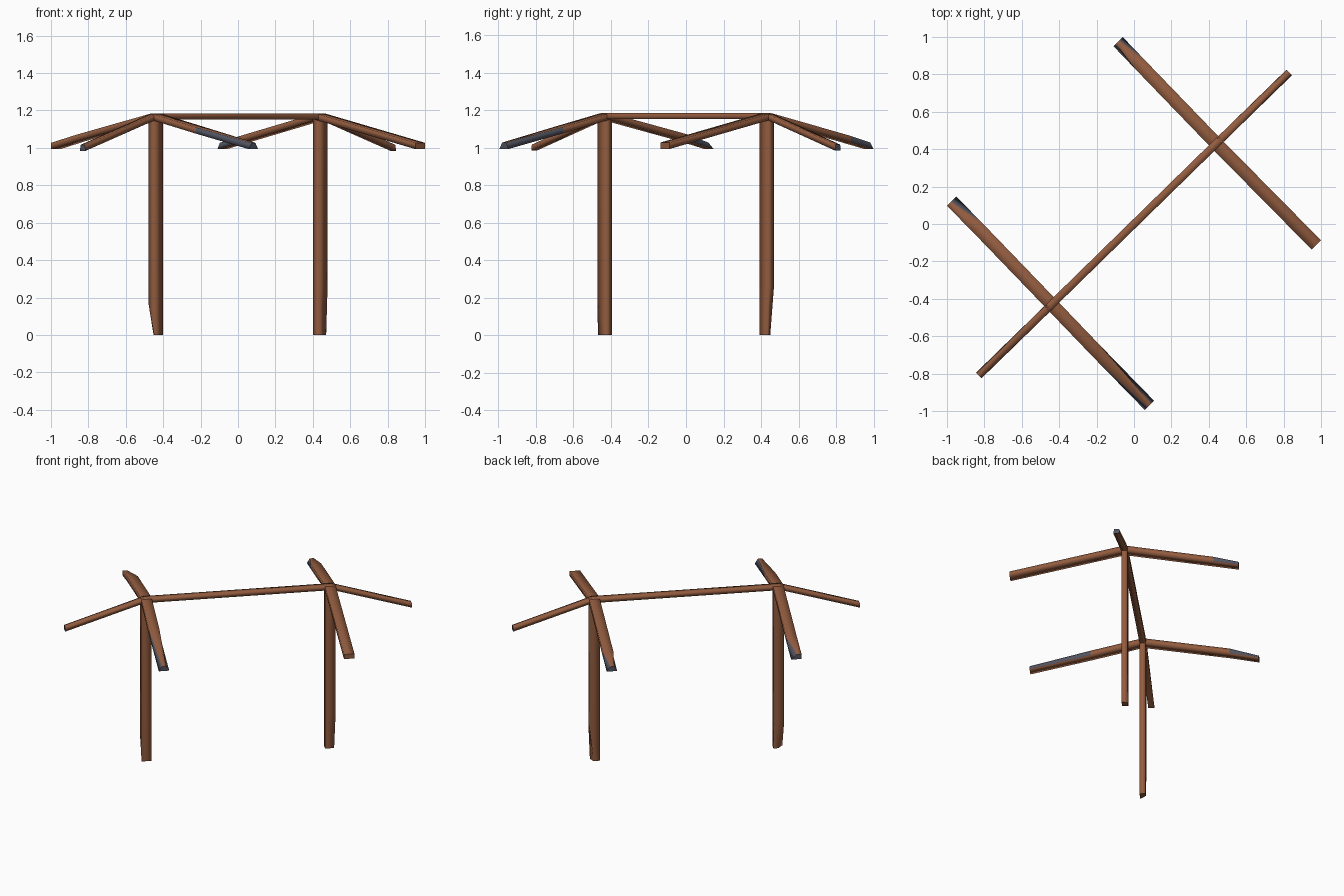
import bpy, bmesh
from mathutils import Vector

if "Cube" in bpy.data.objects:
    bpy.data.objects.remove(bpy.data.objects["Cube"])


def material(name, rgb):
    m = bpy.data.materials.new(name)
    m.diffuse_color = (*rgb, 1)
    m.use_nodes = True
    m.node_tree.nodes["Principled BSDF"].inputs["Base Color"].default_value = m.diffuse_color
    return m


BROWN = material("brown wood", (0.29, 0.107, 0.05))
SLATE = material("slate worn tip", (0.085, 0.09, 0.12))

A = Vector((1, 1, 0)).normalized()    # along the ridge
B = Vector((1, -1, 0)).normalized()   # along the rafters
UP = Vector((0, 0, 1))


def loft(name, rings, slate):
    """Skin four-cornered rings; slate holds (segment, side) pairs, caps are 'start' / 'end'.
    Sides: 0 bottom, 1 positive side, 2 top, 3 negative side."""
    bm = bmesh.new()
    vs = [[bm.verts.new(p) for p in r] for r in rings]
    for i in range(len(vs) - 1):
        for k in range(4):
            j = (k + 1) % 4
            f = bm.faces.new((vs[i][k], vs[i][j], vs[i + 1][j], vs[i + 1][k]))
            f.material_index = int((i, k) in slate)
    for ring, key in ((vs[0], "start"), (vs[-1], "end")):
        f = bm.faces.new(ring)
        f.material_index = int(key in slate)
    bmesh.ops.recalc_face_normals(bm, faces=bm.faces)
    for f in bm.faces:
        f.smooth = True
    # crisp end cuts
    for ring in (vs[0], vs[-1]):
        for k in range(4):
            bm.edges.get((ring[k], ring[(k + 1) % 4])).smooth = False
    me = bpy.data.meshes.new(name)
    bm.to_mesh(me)
    bm.free()
    me.materials.append(BROWN)
    me.materials.append(SLATE)
    ob = bpy.data.objects.new(name, me)
    bpy.context.collection.objects.link(ob)


def beam(name, side, half_t, half_w, stations, slate):
    """Each station: centre point, then top edge limits as fractions of the half width."""
    rings = []
    for p, lo, hi in stations:
        p = Vector(p)
        rings.append([p + side * (u * half_w) + UP * (v * half_t)
                      for u, v in ((-1, -1), (1, -1), (hi, 1), (lo, 1))])
    loft(name, rings, slate)


# Ridge pole with drooping ends
beam("ridge_pole", B, 0.016, 0.021, [
    ((-0.83, -0.81, 1.0), -0.8, 0.8),
    ((-0.45, -0.44, 1.168), -1, 1),
    ((0.45, 0.44, 1.168), -1, 1),
    ((0.83, 0.81, 1.0), -0.8, 0.8)], {"start", "end"})

# Rafter pairs, worn narrow on top towards some tips
beam("front_rafters", A, 0.017, 0.035, [
    ((-0.975, 0.122, 1.01), -1, -0.1),
    ((-0.84, -0.015, 1.053), -1, 1),
    ((-0.44, -0.43, 1.167), -1, 1),
    ((-0.20, -0.68, 1.093), -1, 1),
    ((0.083, -0.97, 1.01), -0.4, 0.4)],
    {(0, 1), (3, 1), (3, 3), "start", "end"})
beam("back_rafters", A, 0.017, 0.035, [
    ((-0.085, 0.975, 1.01), -0.5, 0.3),
    ((0.03, 0.855, 1.045), -1, 1),
    ((0.44, 0.43, 1.167), -1, 1),
    ((0.975, -0.112, 1.01), -1, 1)],
    {(0, 1), (0, 3), "start"})


# Posts: flat planks set at 45 degrees, with one cut-back edge at the foot
def post(name, x, y, cut_z, cut):
    rings = []
    for z in (0, cut_z, 1.155):
        ring = []
        for k, (u, v) in enumerate(((-1, -1), (1, -1), (1, 1), (-1, 1))):
            s = cut.get(k, 1) if z == 0 else 1
            ring.append(Vector((x, y, z)) + A * (u * 0.035 * s) + B * (v * 0.02))
        rings.append(ring)
    loft(name, rings, set())


post("front_post", -0.44, -0.433, 0.17, {0: -0.1, 3: 0.9})
post("back_post", 0.44, 0.43, 0.26, {1: 0.2, 2: 0.7})
